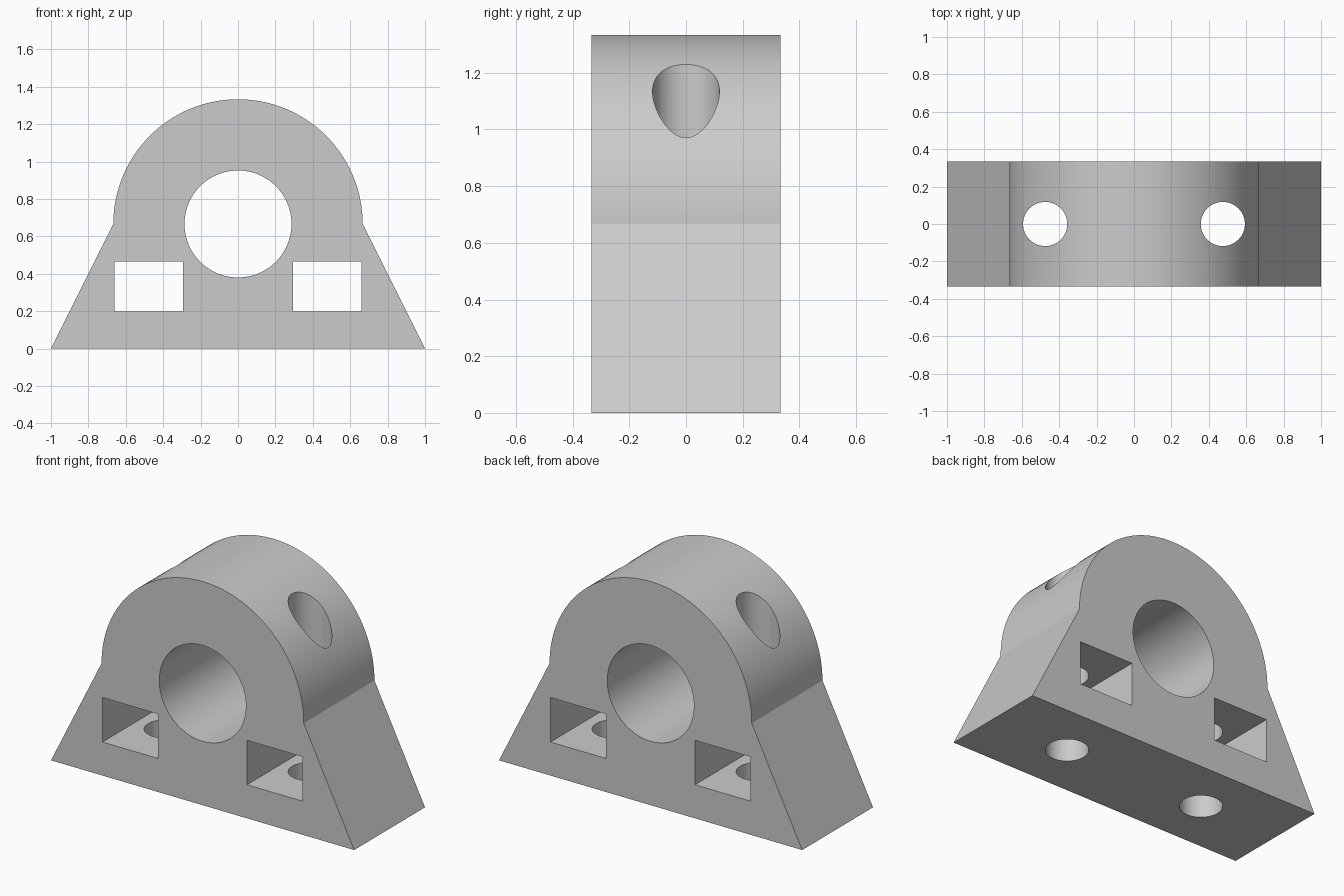
import bpy, bmesh
from math import pi, sin, cos, radians

cube = bpy.data.objects.get("Cube")
if cube:
    bpy.data.objects.remove(cube)

HALF_DEPTH = 1 / 3
AXIS_Z = 2 / 3          # height of the bore centre
CROWN_R = 2 / 3
BORE_R = 0.286
BOLT_X, BOLT_R = 0.475, 0.118

grey = bpy.data.materials.new("plain grey")
grey.use_nodes = True
colour = (0.6, 0.6, 0.6, 1)
grey.diffuse_color = colour
grey.node_tree.nodes["Principled BSDF"].inputs["Base Color"].default_value = colour


def prism(name, outline, half_depth):
    """Extrude an x-z outline symmetrically along y."""
    bm = bmesh.new()
    face = bm.faces.new([bm.verts.new((x, -half_depth, z)) for x, z in outline])
    new = bmesh.ops.extrude_face_region(bm, geom=[face])["geom"]
    bmesh.ops.translate(bm, vec=(0, 2 * half_depth, 0),
                        verts=[v for v in new if isinstance(v, bmesh.types.BMVert)])
    bmesh.ops.recalc_face_normals(bm, faces=bm.faces)
    mesh = bpy.data.meshes.new(name)
    bm.to_mesh(mesh)
    bm.free()
    mesh.materials.append(grey)
    obj = bpy.data.objects.new(name, mesh)
    bpy.context.collection.objects.link(obj)
    return obj


def circle(radius, z=0, count=96):
    return [(radius * cos(2 * pi * i / count), z + radius * sin(2 * pi * i / count))
            for i in range(count)]


# Housing: flared foot with a half-round crown
crown = [(CROWN_R * cos(pi * i / 64), AXIS_Z + CROWN_R * sin(pi * i / 64))
         for i in range(65)]
housing = prism("bearing_housing", [(-1, 0), (1, 0)] + crown, HALF_DEPTH)

# Cutters: shaft bore, nut pockets and vertical bolt holes
cutters = [prism("shaft_bore_cutter", circle(BORE_R, AXIS_Z), 1)]
for side, s in (("left", 1), ("right", -1)):
    pocket = [(s * x, z) for x, z in ((0.293, 0.2), (0.66, 0.2), (0.66, 0.465), (0.293, 0.465))]
    cutters.append(prism(side + "_nut_pocket_cutter", pocket, 1))
    bolt = prism(side + "_bolt_hole_cutter", circle(BOLT_R, count=64), 2)
    bolt.rotation_euler.x = pi / 2
    bolt.location.x = s * BOLT_X
    cutters.append(bolt)

bpy.context.view_layer.objects.active = housing
for cutter in cutters:
    mod = housing.modifiers.new(cutter.name, "BOOLEAN")
    mod.operation = "DIFFERENCE"
    mod.solver = "EXACT"
    mod.object = cutter
    bpy.ops.object.modifier_apply(modifier=mod.name)
for cutter in cutters:
    bpy.data.objects.remove(cutter)

# Smooth the curved walls, keep machined edges sharp
bpy.ops.object.select_all(action="DESELECT")
housing.select_set(True)
bpy.ops.object.shade_smooth_by_angle(angle=radians(20))
